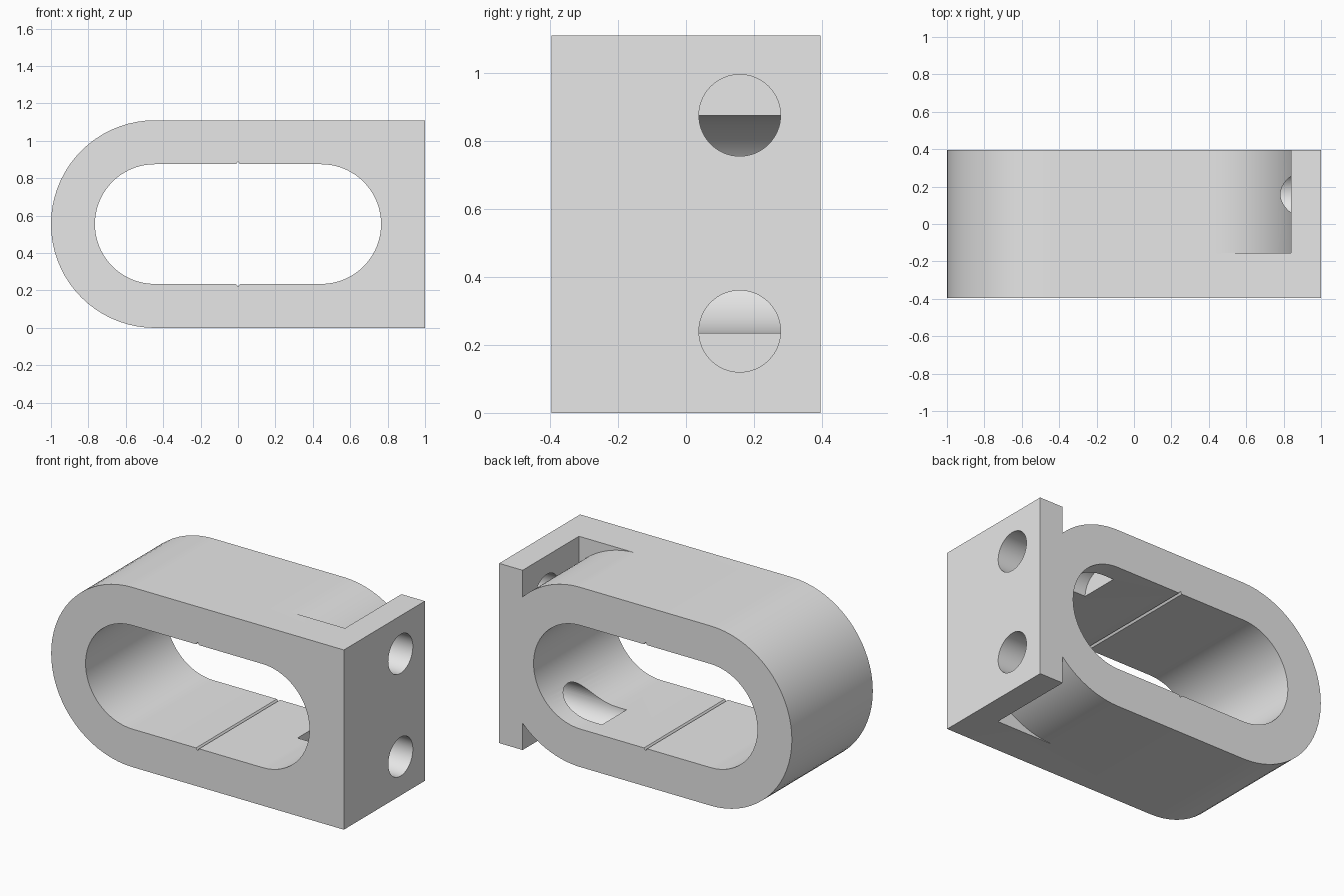
import bpy
import bmesh
from math import cos, sin, radians, pi
from mathutils import Matrix

cube = bpy.data.objects.get("Cube")
if cube:
    bpy.data.objects.remove(cube, do_unlink=True)

# Main dimensions
HEIGHT = 1.11
MID = HEIGHT / 2
HALF_DEPTH = 0.395
CENTRE = 0.445          # x distance of the round ends' axes
OUTER, INNER = 0.555, 0.32
PLATE_X = 0.84          # inner face of the mounting plate
RELIEF_Y = -0.155       # front limit of the corner reliefs
HOLE_Y, HOLE_R, HOLE_END = 0.158, 0.12, 0.38

grey = bpy.data.materials.new("light grey")
grey.use_nodes = True
colour = (0.8, 0.8, 0.8, 1)
grey.diffuse_color = colour
grey.node_tree.nodes["Principled BSDF"].inputs["Base Color"].default_value = colour


def arc(cx, radius, start, end, steps=36):
    angles = [radians(start + (end - start) * i / steps) for i in range(steps + 1)]
    return [(cx + radius * cos(a), MID + radius * sin(a)) for a in angles]


def finish(name, bm):
    bmesh.ops.recalc_face_normals(bm, faces=bm.faces)
    mesh = bpy.data.meshes.new(name)
    bm.to_mesh(mesh)
    bm.free()
    mesh.materials.append(grey)
    obj = bpy.data.objects.new(name, mesh)
    bpy.context.collection.objects.link(obj)
    return obj


def prism(name, profile, y0, y1):
    """Extrude an (x, z) profile from y0 to y1."""
    bm = bmesh.new()
    face = bm.faces.new([bm.verts.new((x, y0, z)) for x, z in profile])
    result = bmesh.ops.extrude_face_region(bm, geom=[face])
    verts = [v for v in result["geom"] if isinstance(v, bmesh.types.BMVert)]
    bmesh.ops.translate(bm, verts=verts, vec=(0, y1 - y0, 0))
    return finish(name, bm)


def rod(name, x0, x1, y, z, radius):
    """Round cutter along x."""
    bm = bmesh.new()
    place = Matrix.Translation(((x0 + x1) / 2, y, z)) @ Matrix.Rotation(pi / 2, 4, "Y")
    bmesh.ops.create_cone(bm, cap_ends=True, segments=64, radius1=radius,
                          radius2=radius, depth=x1 - x0, matrix=place)
    return finish(name, bm)


def flip(profile):
    return [(x, HEIGHT - z) for x, z in profile]


# Body: round left end, square right end
body = prism("bracket_body", arc(-CENTRE, OUTER, 90, 270) + [(1, 0), (1, HEIGHT)],
             -HALF_DEPTH, HALF_DEPTH)

# Long round-ended opening
slot = arc(-CENTRE, INNER, 90, 270) + arc(CENTRE, INNER, -90, 90)
cutters = [prism("slot_cutter", slot, -0.5, 0.5)]

# Corner reliefs behind the plate, rounding off the right end
relief = [(PLATE_X, 1.2), (CENTRE, 1.2), (CENTRE, HEIGHT + 0.0002)]
relief += [p for p in arc(CENTRE, OUTER, 88, 0, 44) if p[0] < PLATE_X - 0.002]
relief.append((PLATE_X, MID + (OUTER**2 - (PLATE_X - CENTRE)**2) ** 0.5))

# Fine V grooves across the middle of the opening
groove = [(-0.014, 0.24), (0, 0.22), (0.014, 0.24), (0.014, 0.3), (-0.014, 0.3)]

for side, shape in (("upper", flip), ("lower", list)):
    top = side == "upper"
    cutters.append(prism(side + "_relief_cutter", relief if top else flip(relief),
                         RELIEF_Y, 0.5))
    cutters.append(prism(side + "_groove_cutter", shape(groove), -0.5, 0.5))
    z = HEIGHT - 0.24 + 0.005 if top else 0.24
    cutters.append(rod(side + "_hole_cutter", HOLE_END, 1.2, HOLE_Y, z, HOLE_R))

# Cut, then discard the cutters
bpy.context.view_layer.objects.active = body
for cutter in cutters:
    cutter.hide_render = True
    mod = body.modifiers.new(cutter.name, "BOOLEAN")
    mod.operation = "DIFFERENCE"
    mod.solver = "EXACT"
    mod.object = cutter
    bpy.ops.object.modifier_apply(modifier=mod.name)
for cutter in cutters:
    bpy.data.objects.remove(cutter, do_unlink=True)

# Smooth round surfaces, crisp edges
bpy.ops.object.select_all(action="DESELECT")
body.select_set(True)
bpy.ops.object.shade_smooth_by_angle(angle=radians(25))
